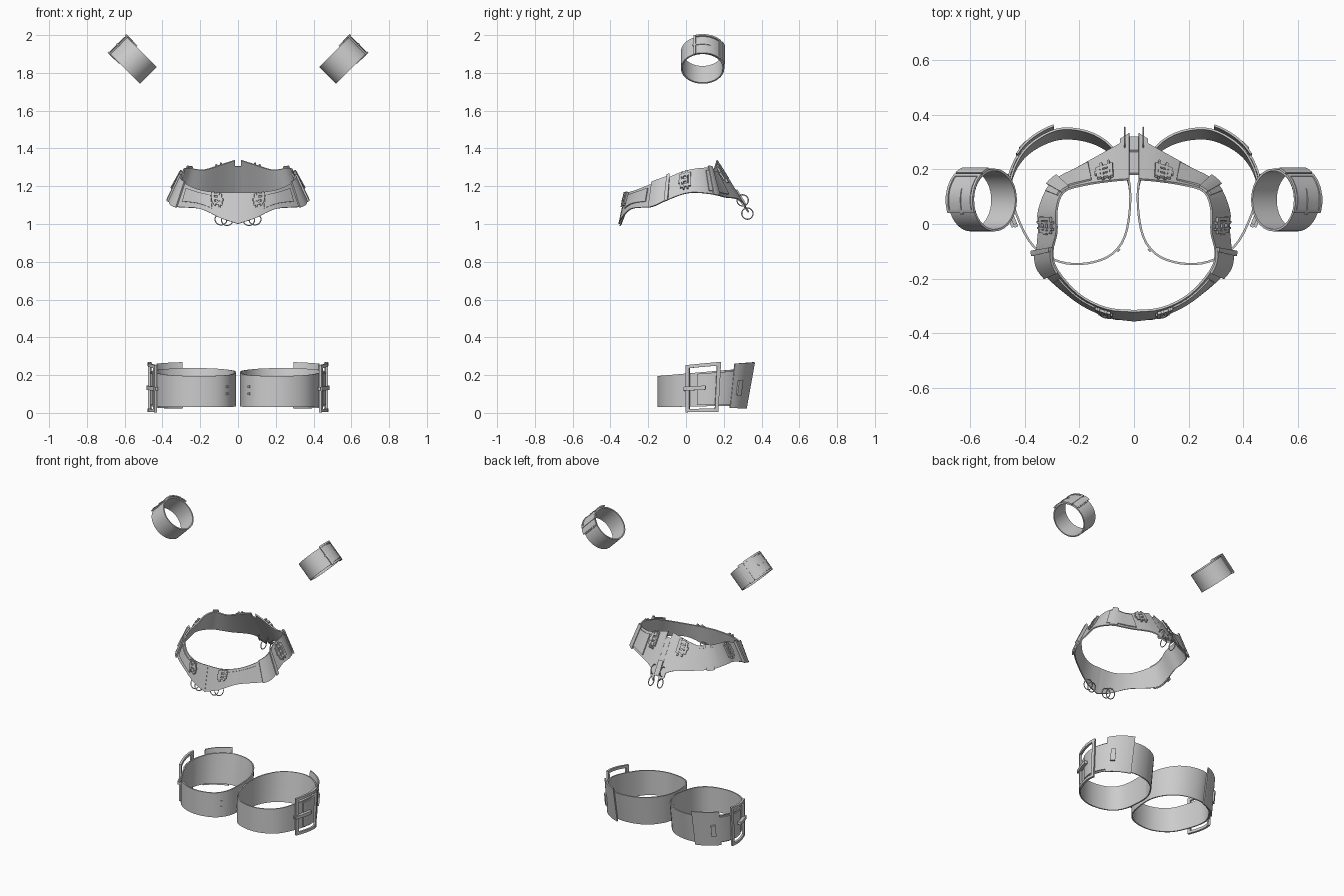
import bpy, bmesh, math
from mathutils import Vector

cube = bpy.data.objects.get("Cube")
if cube:
    bpy.data.objects.remove(cube, do_unlink=True)

grey = bpy.data.materials.new("plain_grey")
grey.use_nodes = True
grey.diffuse_color = (0.6, 0.6, 0.6, 1)
grey.node_tree.nodes["Principled BSDF"].inputs["Base Color"].default_value = (0.6, 0.6, 0.6, 1)


def finish(name, bm):
    """Turn a left-hand part into a smooth, mirrored object."""
    mesh = bpy.data.meshes.new(name)
    bm.to_mesh(mesh)
    bm.free()
    mesh.materials.append(grey)
    ob = bpy.data.objects.new(name, mesh)
    bpy.context.collection.objects.link(ob)
    bpy.ops.object.select_all(action='DESELECT')
    bpy.context.view_layer.objects.active = ob
    ob.select_set(True)
    bpy.ops.object.shade_smooth_by_angle(angle=math.radians(35))
    ob.modifiers.new("mirror", 'MIRROR').use_mirror_merge = False
    return ob


def spline(points, t, closed):
    """Smooth curve through the points, with one unit of t per point."""
    n = len(points)
    i = math.floor(t) if closed else max(0, min(n - 2, math.floor(t)))
    f = t - i
    a, b, c, d = (Vector(points[k % n if closed else max(0, min(n - 1, k))])
                  for k in (i - 1, i, i + 1, i + 2))
    return b + f * ((c - a) + f * ((2 * a - 5 * b + 4 * c - d) + f * (3 * (b - c) + d - a))) / 2


def patch(name, surf, t0, t1, v0=0, v1=1, lift=0.0, thick=0.01, steps=8, bm=None):
    """Plate following a strap surface, raised by lift."""
    own = bm is None
    bm = bm or bmesh.new()

    def point(t, v, h):
        e = 0.02
        n = (surf(t + e, v) - surf(t - e, v)).cross(surf(t, v + e) - surf(t, v - e))
        return surf(t, v) + n.normalized() * h

    rings = []
    for i in range(steps + 1):
        t = t0 + (t1 - t0) * i / steps
        rings.append([bm.verts.new(point(t, v, h)) for v, h in
                      ((v0, lift), (v0, lift + thick), (v1, lift + thick), (v1, lift))])
    for a, b in zip(rings, rings[1:]):
        for k in range(4):
            m = (k + 1) % 4
            bm.faces.new((a[k], a[m], b[m], b[k]))
    bm.faces.new(rings[0][::-1])
    bm.faces.new(rings[-1])
    if own:
        bmesh.ops.recalc_face_normals(bm, faces=bm.faces)
        return finish(name, bm)


def buckle(name, surf, t0, t1, v0, v1, bar_t, bar_v, lift=0.012, thick=0.01):
    """Rectangular frame with a prong across its middle."""
    bm = bmesh.new()
    mid = (v0 + v1) / 2
    for a, b, c, d in ((t0, t0 + bar_t, v0, v1), (t1 - bar_t, t1, v0, v1),
                       (t0, t1, v0, v0 + bar_v), (t0, t1, v1 - bar_v, v1),
                       (t0 - bar_t / 2, (t0 + t1) / 2 + bar_t, mid - bar_v / 2, mid + bar_v / 2)):
        patch("", surf, a, b, c, d, lift, thick, 5, bm)
    bmesh.ops.recalc_face_normals(bm, faces=bm.faces)
    return finish(name, bm)


def ring(name, centre, radius, axis):
    """Thin metal ring."""
    axis = Vector(axis).normalized()
    side = axis.orthogonal().normalized()
    up = axis.cross(side)
    bm = bmesh.new()
    n, m, w = 20, 6, 0.003
    loops = []
    for i in range(n):
        a = math.tau * i / n
        out = side * math.cos(a) + up * math.sin(a)
        loops.append([bm.verts.new(Vector(centre) + out * (radius + w * math.cos(b))
                                   + axis * w * math.sin(b))
                      for b in (math.tau * j / m for j in range(m))])
    for i in range(n):
        a, b = loops[i], loops[(i + 1) % n]
        for j in range(m):
            k = (j + 1) % m
            bm.faces.new((a[j], b[j], b[k], a[k]))
    bmesh.ops.recalc_face_normals(bm, faces=bm.faces)
    finish(name, bm)


# Leg cuffs: closed bands flaring towards the back
LEG = [(.02, .14), (.03, -.02), (.08, -.105), (.17, -.14), (.27, -.135), (.365, -.08), (.425, .03),
       (.45, .14), (.415, .235), (.35, .295), (.26, .328), (.15, .31), (.07, .25)]


def leg(t, v):
    x, y = spline(LEG, t, True)
    rear = max(0, y - .1)
    return Vector((x, y + .16 * rear * (v - .5), .033 + .02 * y + v * (.175 + .07 * y)))


patch("leg_cuff_band", leg, 0, len(LEG), thick=.008, steps=52)
patch("leg_cuff_strap_end", leg, 6.3, 8.4, .04, .96, .009, .008)
buckle("leg_cuff_buckle", leg, 5.8, 7.3, -.17, 1.25, .16, .1, .014, .014)
patch("leg_cuff_tongue", leg, 5.75, 6.7, .48, .6, .026, .012)
patch("leg_cuff_rear_loop", leg, 8, 9.7, -.06, 1.17, .012, .008)
patch("leg_cuff_rear_pin", leg, 8.3, 8.6, .3, .7, .021, .01)
for v in (.38, .6):
    patch("leg_cuff_stud", leg, 1.7, 1.83, v, v + .07, .008, .006, 2)


# Wrist cuffs: round bands tilted along the lowered arms
def wrist(t, v):
    out, along = Vector((1, 0, 1)).normalized(), Vector((-1, 0, 1)).normalized()
    return (Vector((.555, .088, 1.868)) + along * (v - .5) * .125
            + (out * math.cos(t) + Vector((0, 1, 0)) * math.sin(t)) * .107)


patch("wrist_cuff_band", wrist, 0, math.tau, thick=.008, steps=40)
patch("wrist_cuff_strap_end", wrist, -.3, 1.3, .06, .94, .009, .005)
buckle("wrist_cuff_buckle", wrist, -.4, .9, -.05, 1.07, .1, .09, .009, .008)
patch("wrist_cuff_loop", wrist, .95, 1.25, -.04, 1.06, .01, .008)

# Hip belt: upper and lower edges from the front centre round to the back
TOP = [(0, -.315, 1.165), (.1, -.305, 1.165), (.2, -.255, 1.18), (.28, -.165, 1.215),
       (.295, -.1, 1.24), (.28, -.03, 1.27), (.28, .05, 1.29), (.255, .115, 1.295),
       (.18, .14, 1.285), (.08, .155, 1.315), (.016, .16, 1.335)]
LOW = [(0, -.35, 1.0), (.09, -.335, 1.03), (.2, -.285, 1.08), (.325, -.18, 1.09),
       (.35, -.11, 1.12), (.345, -.02, 1.155), (.345, .05, 1.165), (.3, .145, 1.155),
       (.2, .205, 1.14), (.085, .27, 1.13), (.016, .31, 1.09)]


def belt(t, v):
    return spline(LOW, t, False).lerp(spline(TOP, t, False), v)


patch("hip_belt_band", belt, 0, len(TOP) - 1, thick=.008, steps=40)
patch("hip_belt_front_strap", belt, 1.4, 2.7, .25, .85, .009, .006)
patch("hip_belt_side_loop", belt, 2.9, 4.2, -.04, 1.06, .009, .009)
patch("hip_belt_side_loop_edge", belt, 4.0, 4.2, -.08, 1.1, .017, .01)
patch("hip_belt_rear_strap", belt, 6.7, 8.3, .1, .9, .009, .006)
patch("hip_belt_rear_loop", belt, 6.9, 7.3, -.04, 1.05, .01, .009)
buckle("front_small_buckle", belt, .85, 1.35, .5, .95, .1, .1)
buckle("side_small_buckle", belt, 4.9, 5.7, .25, .85, .15, .12)
buckle("rear_small_buckle", belt, 8.5, 9.1, .55, .95, .12, .1)
for t in (.95, 1.2):
    patch("front_buckle_strap", belt, t, t + .08, .42, 1, .012, .012, 2)
for t in (5.1, 5.4):
    patch("side_buckle_strap", belt, t, t + .1, .15, .95, .012, .012, 2)
for t in (8.65, 8.9):
    patch("rear_buckle_strap", belt, t, t + .08, .45, 1, .012, .012, 2)


# Rear plate centre, leaving a notch between the two upper tabs
def rear(t, v):
    a, b = belt(10, v), belt(10, v)
    a.x, b.x = .017, -.001
    return a.lerp(b, t)


patch("rear_plate_centre", rear, 0, 1, 0, .87, 0, .008, 1)
patch("rear_plate_slot_bar", rear, 0, 1, .02, .35, .008, .008, 1)
patch("rear_plate_tab", belt, 9.4, 10, -.12, .1, 0, .008, 3)

# Metal rings on the front point and the rear plate
ring("front_outer_ring", (.09, -.333, 1.025), .032, (0, 1, -.4))
ring("front_inner_ring", (.058, -.338, 1.02), .03, (0, 1, -.4))
ring("rear_upper_ring", (.034, .30, 1.125), .03, (1, 0, 0))
ring("rear_lower_ring", (.034, .325, 1.055), .03, (1, 0, 0))
